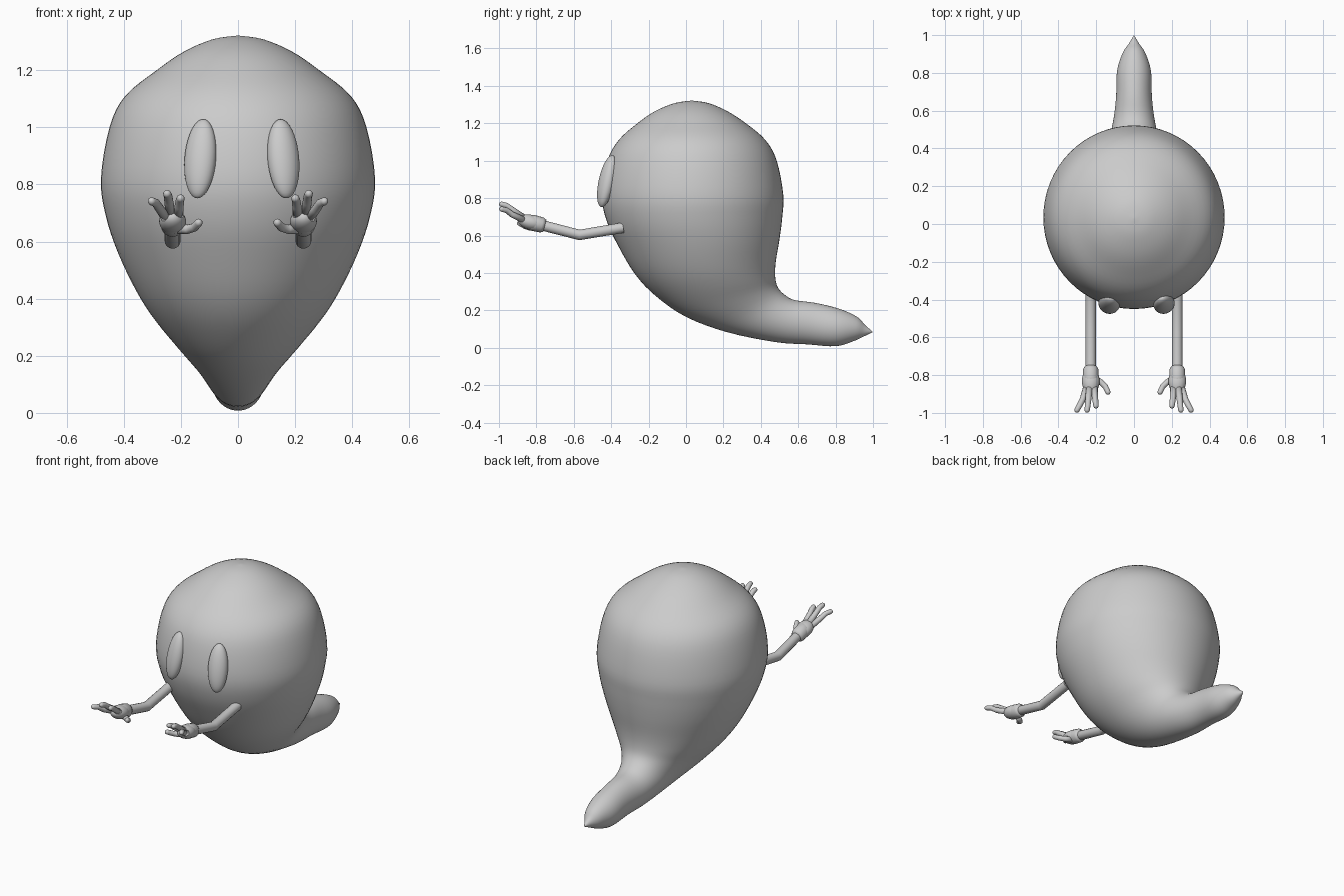
import bpy, bmesh, math
from mathutils import Vector, Matrix

if "Cube" in bpy.data.objects:
    bpy.data.objects.remove(bpy.data.objects["Cube"])

grey = bpy.data.materials.new("soft grey")
grey.diffuse_color = (0.6, 0.6, 0.6, 1)
grey.use_nodes = True
grey.node_tree.nodes["Principled BSDF"].inputs["Base Color"].default_value = grey.diffuse_color


def finish(name, bm):
    bmesh.ops.recalc_face_normals(bm, faces=bm.faces)
    me = bpy.data.meshes.new(name)
    bm.to_mesh(me)
    bm.free()
    me.materials.append(grey)
    for p in me.polygons:
        p.use_smooth = True
    ob = bpy.data.objects.new(name, me)
    bpy.context.collection.objects.link(ob)
    return ob


def loft(bm, rings):
    """Skin a list of point rings and close both ends."""
    vs = [[bm.verts.new(p) for p in r] for r in rings]
    n = len(vs[0])
    for a, b in zip(vs, vs[1:]):
        for i in range(n):
            bm.faces.new((a[i], a[(i + 1) % n], b[(i + 1) % n], b[i]))
    bm.faces.new(vs[0])
    bm.faces.new(vs[-1])


def spline(keys, steps):
    """Catmull-Rom through tuples of any length."""
    out = []
    for i in range(len(keys) - 1):
        a, b, c, d = (keys[max(0, min(len(keys) - 1, i + k))] for k in (-1, 0, 1, 2))
        for s in range(steps):
            t = s / steps
            out.append([0.5 * (2 * q + (r - p) * t + (2 * p - 5 * q + 4 * r - u) * t * t
                               + (3 * q - p - 3 * r + u) * t ** 3)
                        for p, q, r, u in zip(a, b, c, d)])
    return out + [list(keys[-1])]


def tube(bm, pts, radii, round_end=True, n=16):
    """Round tube along points, with an optional domed tip."""
    pts = [Vector(p) for p in pts]
    radii = list(radii)
    if round_end:
        d, r, end = (pts[-1] - pts[-2]).normalized(), radii[-1], pts[-1]
        for a in (30, 60, 85):
            pts.append(end + d * r * math.sin(math.radians(a)))
            radii.append(r * math.cos(math.radians(a)))
    rings = []
    for i, p in enumerate(pts):
        d = (pts[min(i + 1, len(pts) - 1)] - pts[max(i - 1, 0)]).normalized()
        u = d.cross(Vector((0, 0, 1))).normalized()
        if u.length < 0.5:
            u = Vector((1, 0, 0))
        v = u.cross(d)
        rings.append([p + radii[i] * (u * math.cos(k * math.tau / n) + v * math.sin(k * math.tau / n))
                      for k in range(n)])
    loft(bm, rings)


def ball(bm, centre, size, rot=Matrix.Identity(4)):
    m = Matrix.Translation(centre) @ rot @ Matrix.Diagonal((*size, 1))
    bmesh.ops.create_uvsphere(bm, u_segments=32, v_segments=20, radius=1, matrix=m)


# Body: rings given by front/under point (y, z), back/upper point (y, z), half width
body_keys = [
    (0.025, 1.321, 0.035, 1.321, 0.004),
    (-0.06, 1.308, 0.12, 1.308, 0.09),
    (-0.165, 1.265, 0.22, 1.265, 0.19),
    (-0.26, 1.20, 0.32, 1.20, 0.285),
    (-0.36, 1.11, 0.425, 1.11, 0.395),
    (-0.42, 1.00, 0.485, 1.00, 0.45),
    (-0.45, 0.82, 0.52, 0.82, 0.48),
    (-0.425, 0.68, 0.515, 0.70, 0.463),
    (-0.36, 0.54, 0.50, 0.58, 0.42),
    (-0.27, 0.39, 0.48, 0.46, 0.355),
    (-0.16, 0.275, 0.477, 0.38, 0.29),
    (0.0, 0.165, 0.49, 0.325, 0.215),
    (0.22, 0.083, 0.525, 0.285, 0.15),
    (0.48, 0.03, 0.58, 0.255, 0.113),
    (0.65, 0.018, 0.69, 0.24, 0.095),
    (0.80, 0.008, 0.82, 0.208, 0.09),
    (0.895, 0.035, 0.915, 0.165, 0.06),
    (0.95, 0.06, 0.957, 0.122, 0.028),
    (0.997, 0.083, 0.997, 0.087, 0.002),
]
rings = []
for y0, z0, y1, z1, w in spline(body_keys, 4):
    rings.append([(w * math.sin(t), (y0 + y1) / 2 - (y1 - y0) / 2 * math.cos(t),
                   (z0 + z1) / 2 - (z1 - z0) / 2 * math.cos(t))
                  for t in (k * math.tau / 64 for k in range(64))])
bm = bmesh.new()
loft(bm, rings)
finish("body", bm)

# Eyes: tall ovals leaning back with the face
for side, x in (("left", -0.132), ("right", 0.159)):
    s = 1 if x > 0 else -1
    bm = bmesh.new()
    rot = Matrix.Rotation(s * math.radians(20), 4, 'Z') @ Matrix.Rotation(math.radians(-13), 4, 'X')
    ball(bm, (x, -0.423, 0.89), (0.057, 0.042, 0.142), rot)
    finish(side + "_eye", bm)

# Arms and hands, one per side
fingers = {
    "outer": [(0.25, -0.86, 0.68), (0.272, -0.93, 0.712), (0.288, -0.96, 0.735), (0.302, -0.985, 0.741)],
    "middle": [(0.235, -0.86, 0.69), (0.242, -0.93, 0.738), (0.245, -0.96, 0.76), (0.248, -0.985, 0.767)],
    "inner": [(0.21, -0.86, 0.685), (0.206, -0.92, 0.725), (0.203, -0.945, 0.745), (0.201, -0.963, 0.751)],
    "thumb": [(0.21, -0.82, 0.645), (0.175, -0.838, 0.643), (0.152, -0.86, 0.65), (0.138, -0.89, 0.666)],
}
for side, s, in (("left", -1), ("right", 1)):
    x = 0.229 * s
    bm = bmesh.new()
    tube(bm, [(x, -0.335, 0.642), (x, -0.57, 0.603), (x, -0.79, 0.66)], (0.028, 0.028, 0.028))
    finish(side + "_arm", bm).modifiers.new("edges", 'EDGE_SPLIT').split_angle = math.radians(50)

    bm = bmesh.new()
    tube(bm, [(x, -0.755, 0.652), (x, -0.77, 0.656), (x, -0.82, 0.668)], (0.033, 0.041, 0.043))
    ball(bm, (x, -0.832, 0.671), (0.047, 0.07, 0.04), Matrix.Rotation(math.radians(-15), 4, 'X'))
    for pts in fingers.values():
        tube(bm, [(p[0] * s, p[1], p[2]) for p in pts], (0.018, 0.016, 0.015, 0.014))
    finish(side + "_hand", bm)
